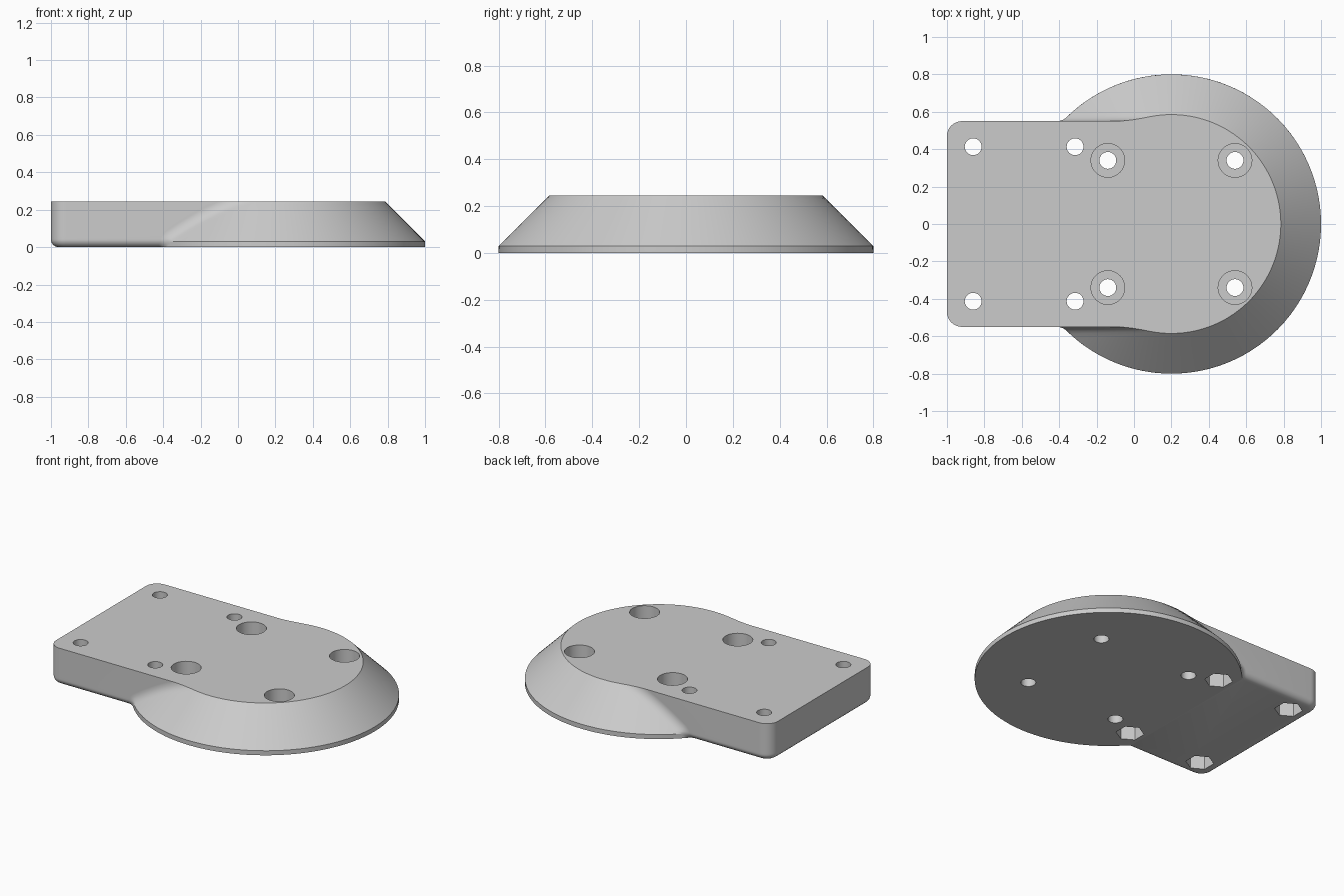
import bpy, bmesh
from math import sin, cos, asin, acos, atan2, sqrt, pi, radians

old = bpy.data.objects.get("Cube")
if old:
    bpy.data.objects.remove(old)

TOP, RIM = 0.245, 0.03            # plate height, vertical rim height
AXIS, BASE = 0.2, 0.8             # disc centre in x, disc radius
HALF, CORNER, SOFT = 0.55, 0.08, 0.04   # block half width, corner and lower edge radii
BLEND = 0.08                      # radius of the blend between block and disc
SLOPE = radians(45)


def block_inset(z):
    """How far the rounded lower edge pulls the block wall inwards."""
    return SOFT - sqrt(SOFT ** 2 - (SOFT - z) ** 2) if z < SOFT else 0.0


def blend_point(z, half, f):
    """Point of a rolling-ball fillet between block wall and disc at height z."""
    if z <= RIM:
        cy = half + BLEND
        cx = -sqrt((BASE + BLEND) ** 2 - cy ** 2)
        a = -pi / 2 + f * (atan2(-cy, -cx) + pi / 2)
        return AXIS + cx + BLEND * cos(a), cy + BLEND * sin(a)
    t = BLEND * sin(SLOPE) * f * f
    rise = z + t - RIM
    tilt = min(SLOPE, asin(min(1, rise / BLEND)))
    reach = BASE + BLEND * cos(tilt) - (rise - BLEND * sin(tilt))
    cy = half + BLEND
    cx = -sqrt(max(0, reach ** 2 - cy ** 2))
    n = (cos(tilt) * cx / reach, cos(tilt) * cy / reach)
    phi = acos(n[1])
    alpha = asin(min(1, t / BLEND * sin(phi) / sin(tilt)))
    mx = sin(alpha) * n[0] / sin(phi)
    return AXIS + cx - BLEND * mx, cy - BLEND * cos(alpha)


def outline(z):
    """Closed outline of the plate at height z."""
    d = block_inset(z)
    half, pts = HALF - d, []
    for i in range(9):
        a = pi - i / 8 * pi / 2
        pts.append((CORNER - 1 + (CORNER - d) * cos(a), HALF - CORNER + (CORNER - d) * sin(a)))
    pts += [blend_point(z, half, i / 12) for i in range(13)]
    x, y = pts[-1]
    radius = BASE - max(0, z - RIM)
    start = atan2(y, x - AXIS)
    for i in range(1, 41):
        a = start * (1 - i / 40)
        pts.append((AXIS + radius * cos(a), radius * sin(a)))
    return pts + [(x, -y) for x, y in reversed(pts[:-1])]


def make_object(name, bm):
    bmesh.ops.recalc_face_normals(bm, faces=bm.faces)
    mesh = bpy.data.meshes.new(name)
    bm.to_mesh(mesh)
    bm.free()
    ob = bpy.data.objects.new(name, mesh)
    bpy.context.collection.objects.link(ob)
    return ob


# Plate: stacked outlines joined into one solid
bm = bmesh.new()
levels = [0, 0.003, 0.01, 0.02, RIM, 0.036, 0.045]
levels += [0.06 + i / 10 * (TOP - 0.06) for i in range(11)]
rings = [[bm.verts.new((x, y, z)) for x, y in outline(z)] for z in levels]
for low, high in zip(rings, rings[1:]):
    for i in range(len(low)):
        j = (i + 1) % len(low)
        bm.faces.new((low[i], low[j], high[j], high[i]))
bm.faces.new(rings[0])
bm.faces.new(rings[-1])
plate = make_object("mounting_plate", bm)


def cut(x, y, radius, z0, z1, sides=32, turn=0.0):
    """Drill a round or polygonal hole into the plate."""
    bm = bmesh.new()
    a = [turn + 2 * pi * i / sides for i in range(sides)]
    ends = [[bm.verts.new((x + radius * cos(k), y + radius * sin(k), z)) for k in a]
            for z in (z0, z1)]
    for i in range(sides):
        j = (i + 1) % sides
        bm.faces.new((ends[0][i], ends[0][j], ends[1][j], ends[1][i]))
    for end in ends:
        bm.faces.new(end)
    cutter = make_object("hole_cutter", bm)
    cutter.hide_render = True
    mod = plate.modifiers.new("hole", 'BOOLEAN')
    mod.operation, mod.solver, mod.object = 'DIFFERENCE', 'EXACT', cutter
    bpy.ops.object.modifier_apply(modifier=mod.name)
    bpy.data.objects.remove(cutter)


bpy.ops.object.select_all(action='DESELECT')
plate.select_set(True)
bpy.context.view_layer.objects.active = plate
for side in (-1, 1):
    # Block holes with hexagonal nut pockets below
    for x in (-0.86, -0.315):
        cut(x, side * 0.413, 0.045, -0.1, 0.4)
        cut(x, side * 0.413, 0.085, -0.1, 0.12, 6, pi / 6)
    # Disc holes with round counterbores above
    for x in (-0.14, 0.54):
        cut(x, side * 0.34, 0.045, -0.1, 0.4)
        cut(x, side * 0.34, 0.09, 0.12, 0.4, 48)

# Single grey finish
grey = bpy.data.materials.new("plain_grey")
grey.use_nodes = True
colour = (0.6, 0.6, 0.6, 1)
grey.diffuse_color = colour
grey.node_tree.nodes["Principled BSDF"].inputs["Base Color"].default_value = colour
plate.data.materials.clear()
plate.data.materials.append(grey)
bpy.ops.object.shade_smooth_by_angle(angle=radians(25))
